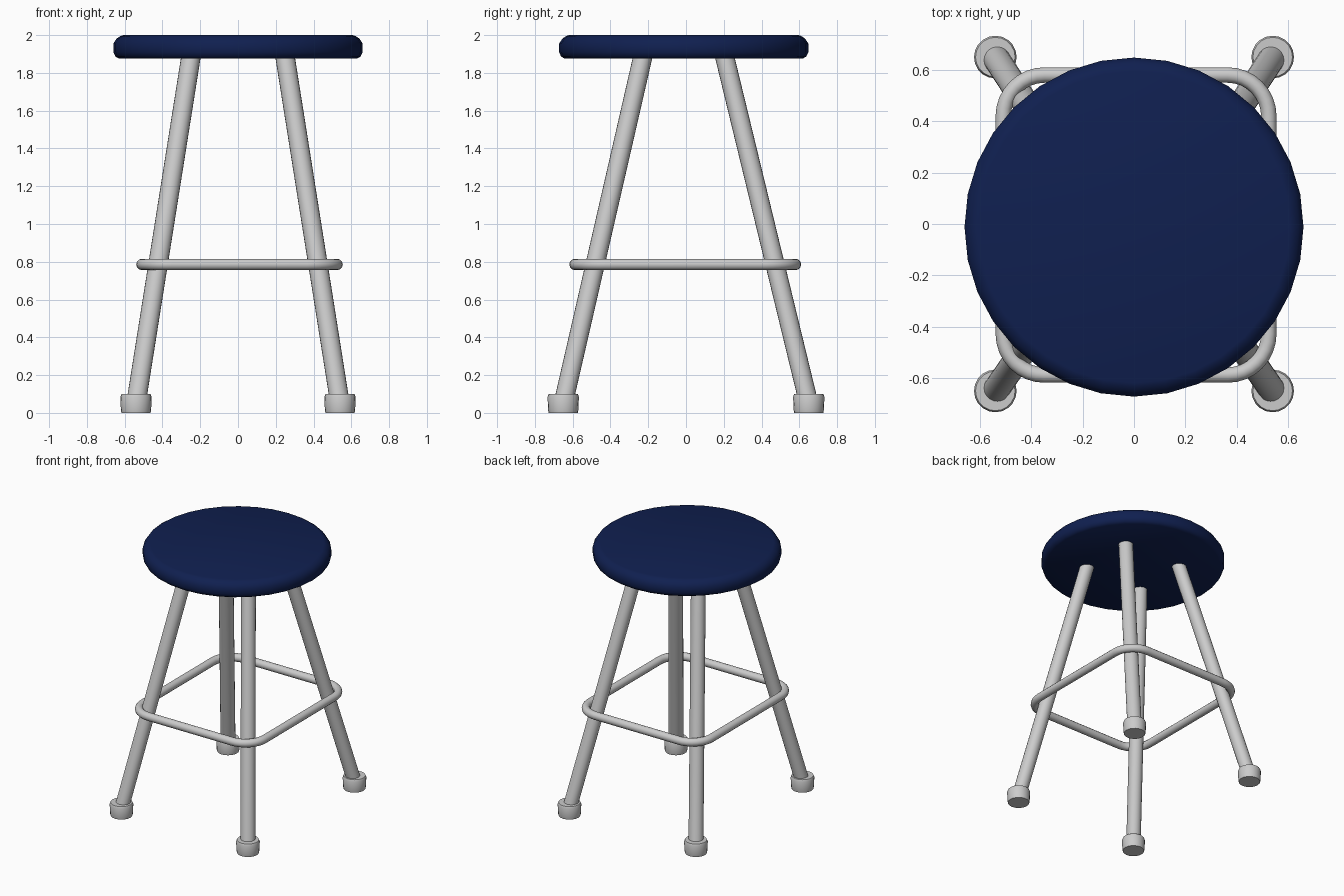
import bpy
from math import sin, cos, pi

if "Cube" in bpy.data.objects:
    bpy.data.objects.remove(bpy.data.objects["Cube"])


def mesh_object(name, verts, faces):
    me = bpy.data.meshes.new(name)
    me.from_pydata(verts, [], faces)
    me.update()
    ob = bpy.data.objects.new(name, me)
    bpy.context.collection.objects.link(ob)
    return ob


def loft(name, rings, sides):
    """Closed solid from horizontal rings (x, y, z, radius), bottom to top."""
    verts = [(x + r * cos(2 * pi * i / sides), y + r * sin(2 * pi * i / sides), z)
             for x, y, z, r in rings for i in range(sides)]
    faces = [tuple(reversed(range(sides)))]
    for k in range(len(rings) - 1):
        a, b = k * sides, (k + 1) * sides
        for i in range(sides):
            j = (i + 1) % sides
            faces.append((a + i, a + j, b + j, b + i))
    top = (len(rings) - 1) * sides
    faces.append(tuple(range(top, top + sides)))
    return mesh_object(name, verts, faces)


def smooth(ob, angle=35):
    bpy.ops.object.select_all(action='DESELECT')
    ob.select_set(True)
    bpy.context.view_layer.objects.active = ob
    bpy.ops.object.shade_smooth_by_angle(angle=angle * pi / 180)


# Seat: flat round disc with a rounded rim
seat_y = -0.012
profile = [(1.875, 0.63), (1.888, 0.65), (1.91, 0.66), (1.955, 0.66),
           (1.982, 0.642), (1.995, 0.622), (2.0, 0.607)]
seat = loft("seat", [(0, seat_y, z, r) for z, r in profile], 32)
blue = bpy.data.materials.new("dark_blue")
blue.diffuse_color = (0.005, 0.014, 0.08, 1)
blue.use_nodes = True
blue.node_tree.nodes["Principled BSDF"].inputs["Base Color"].default_value = blue.diffuse_color
seat.data.materials.append(blue)
smooth(seat)

# Four splayed legs with rubber feet
for side, sx in (("left", -1), ("right", 1)):
    for end, sy in (("front", -1), ("back", 1)):
        fx, fy = sx * 0.54, sy * 0.65
        tx, ty = sx * 0.25, sy * 0.218 + seat_y
        leg = loft(f"{end}_{side}_leg",
                   [(fx, fy, 0.05, 0.052), (tx, ty, 1.88, 0.052)], 20)
        smooth(leg)
        foot = loft(f"{end}_{side}_foot",
                    [(fx, fy, z, r) for z, r in
                     ((0, 0.077), (0.015, 0.08), (0.085, 0.083), (0.1, 0.077))], 20)
        smooth(foot)

# Footrest: rounded-rectangle tube around the outside of the legs
hx, hy, rc, cx = 0.517, 0.584, 0.16, 0.008
path = []
for q, (sx, sy) in enumerate(((1, 1), (-1, 1), (-1, -1), (1, -1))):
    for k in range(9):
        a = (q + k / 8) * pi / 2
        path.append((cx + sx * (hx - rc) + rc * cos(a),
                     sy * (hy - rc) + rc * sin(a) - 0.004, 0.786))
curve = bpy.data.curves.new("footrest", 'CURVE')
curve.dimensions = '3D'
curve.bevel_depth = 0.03
curve.bevel_resolution = 4
spline = curve.splines.new('POLY')
spline.points.add(len(path) - 1)
for p, co in zip(spline.points, path):
    p.co = (*co, 1)
spline.use_cyclic_u = True
footrest = bpy.data.objects.new("footrest", curve)
bpy.context.collection.objects.link(footrest)
bpy.ops.object.select_all(action='DESELECT')
footrest.select_set(True)
bpy.context.view_layer.objects.active = footrest
bpy.ops.object.convert(target='MESH')
smooth(bpy.context.view_layer.objects.active)
